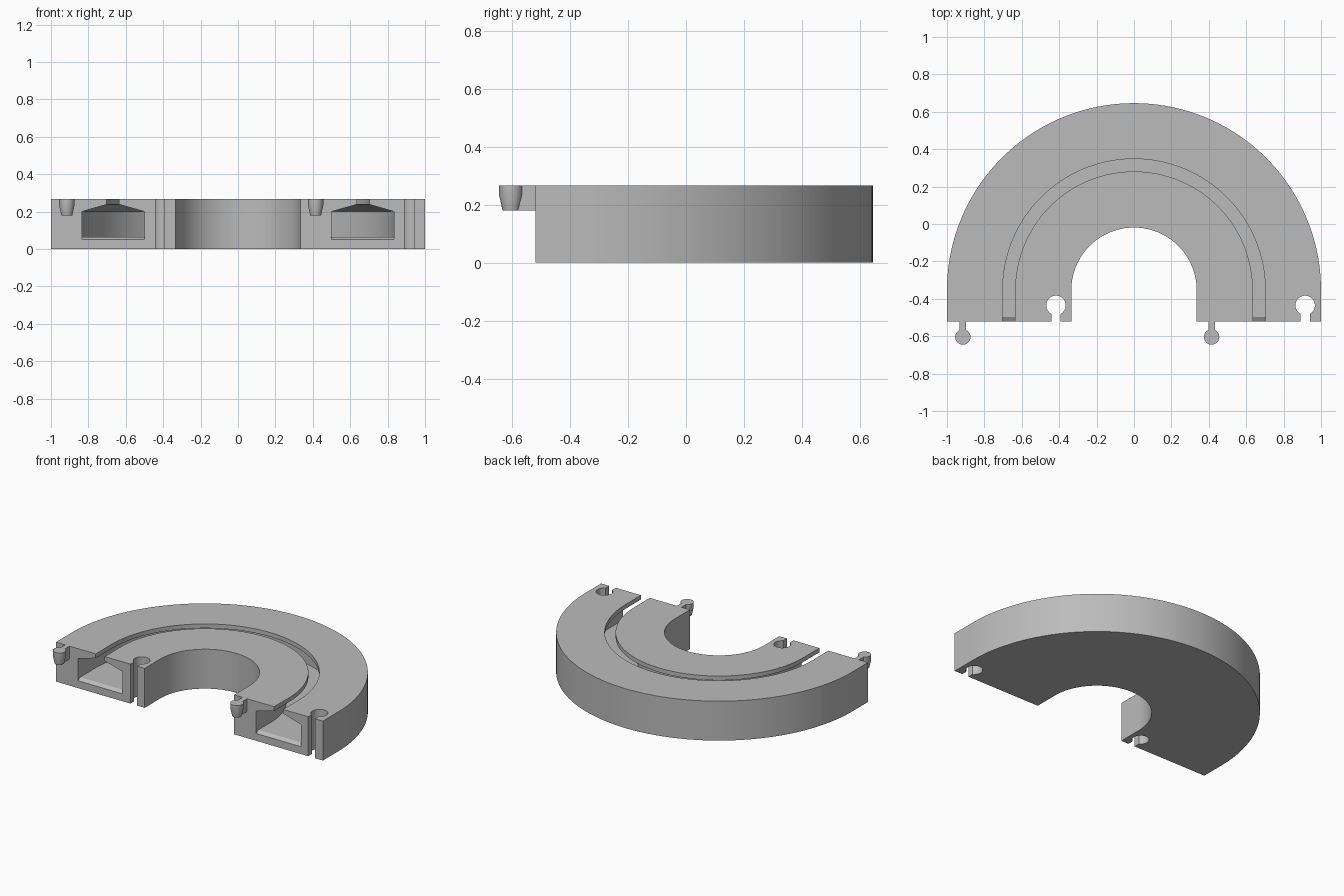
import bpy, bmesh, math
from mathutils import Vector

if "Cube" in bpy.data.objects:
    bpy.data.objects.remove(bpy.data.objects["Cube"])

HEIGHT = 0.267
CENTRE_Y = -0.354
FRONT_Y = -0.52
SEGMENTS = 96

grey = bpy.data.materials.new("light_grey")
grey.use_nodes = True
colour = (0.5, 0.5, 0.5, 1)
grey.diffuse_color = colour
grey.node_tree.nodes["Principled BSDF"].inputs["Base Color"].default_value = colour


def finish(name, bm):
    bmesh.ops.recalc_face_normals(bm, faces=bm.faces)
    mesh = bpy.data.meshes.new(name)
    bm.to_mesh(mesh)
    bm.free()
    mesh.materials.append(grey)
    obj = bpy.data.objects.new(name, mesh)
    bpy.context.collection.objects.link(obj)
    return obj


def smooth(obj):
    bpy.ops.object.select_all(action='DESELECT')
    obj.select_set(True)
    bpy.context.view_layer.objects.active = obj
    bpy.ops.object.shade_smooth_by_angle(angle=math.radians(25))


def loft(name, rings):
    """Skin closed rings of points and cap both ends."""
    bm = bmesh.new()
    loops = [[bm.verts.new(p) for p in ring] for ring in rings]
    for a, b in zip(loops, loops[1:]):
        for i in range(len(a)):
            j = (i + 1) % len(a)
            bm.faces.new((a[i], a[j], b[j], b[i]))
    bm.faces.new(loops[0])
    bm.faces.new(loops[-1])
    return finish(name, bm)


def circle(x, y, z, r, n=40):
    return [(x + r * math.cos(math.tau * i / n), y + r * math.sin(math.tau * i / n), z)
            for i in range(n)]


def box(name, x0, x1, y0, y1, z0, z1):
    outline = ((x0, y0), (x1, y0), (x1, y1), (x0, y1))
    return loft(name, [[(x, y, z) for x, y in outline] for z in (z0, z1)])


def profile(floor):
    """Section across the track: hollow channel with a slot in its roof."""
    return [(1, 0), (1, HEIGHT), (0.702, HEIGHT), (0.702, 0.238), (0.835, 0.2),
            (0.835, floor), (0.5, floor), (0.5, 0.2), (0.635, 0.238),
            (0.635, HEIGHT), (0.335, HEIGHT), (0.335, 0)]


# U-shaped track body, with a small ramp at each channel mouth
def straight(side, y, floor):
    return [(side * r, y, z) for r, z in profile(floor)]


rings = [straight(1, FRONT_Y, 0.05), straight(1, FRONT_Y + 0.024, 0.065)]
for i in range(SEGMENTS + 1):
    a = math.pi * i / SEGMENTS
    rings.append([(r * math.cos(a), CENTRE_Y + r * math.sin(a), z)
                  for r, z in profile(0.065)])
rings += [straight(-1, FRONT_Y + 0.024, 0.065), straight(-1, FRONT_Y, 0.05)]
body = loft("track_body", rings)

# Keyhole sockets cut through the full height
for x in (-0.417, 0.915):
    cutters = [loft("socket_cutter", [circle(x, -0.435, z, 0.052) for z in (-0.1, 0.4)]),
               box("socket_slot_cutter", x - 0.025, x + 0.025, -0.6, -0.435, -0.1, 0.4)]
    for cutter in cutters:
        cutter.hide_render = True
        mod = body.modifiers.new("socket", 'BOOLEAN')
        mod.operation = 'DIFFERENCE'
        mod.solver = 'EXACT'
        mod.object = cutter
        bpy.context.view_layer.objects.active = body
        bpy.ops.object.modifier_apply(modifier=mod.name)
        bpy.data.objects.remove(cutter)
smooth(body)

# Tapered connector pegs on short necks
for side, x in (("right", -0.915), ("left", 0.415)):
    peg = loft(side + "_peg", [circle(x, -0.604, z, r) for z, r in
                               ((0.18, 0.029), (0.233, 0.041), (HEIGHT, 0.041))])
    smooth(peg)
    box(side + "_peg_neck", x - 0.017, x + 0.017, -0.6, FRONT_Y + 0.005, 0.18, HEIGHT)
